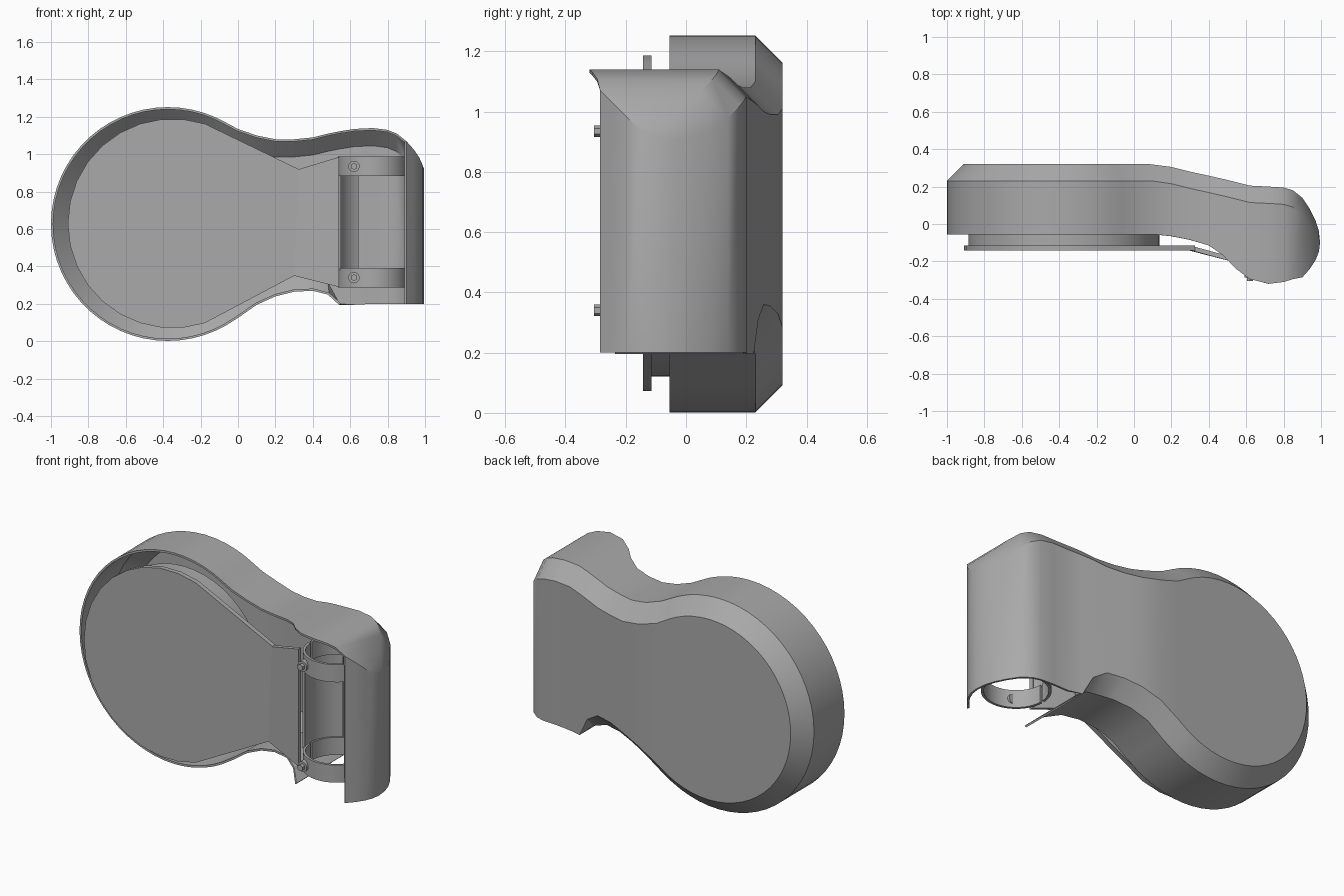
import bpy, bmesh, math
from mathutils import Matrix, Vector

cube = bpy.data.objects.get("Cube")
if cube:
    bpy.data.objects.remove(cube, do_unlink=True)

grey = bpy.data.materials.new("plain grey")
grey.use_nodes = True
grey.diffuse_color = (0.4, 0.4, 0.4, 1)
grey.node_tree.nodes["Principled BSDF"].inputs["Base Color"].default_value = (0.4, 0.4, 0.4, 1)


def finish(name, bm, thick=0, angle=30):
    bmesh.ops.remove_doubles(bm, verts=bm.verts, dist=0.0005)
    bmesh.ops.recalc_face_normals(bm, faces=bm.faces)
    mesh = bpy.data.meshes.new(name)
    bm.to_mesh(mesh)
    bm.free()
    obj = bpy.data.objects.new(name, mesh)
    bpy.context.collection.objects.link(obj)
    mesh.materials.append(grey)
    bpy.ops.object.select_all(action='DESELECT')
    obj.select_set(True)
    bpy.context.view_layer.objects.active = obj
    if thick:
        mod = obj.modifiers.new("wall", 'SOLIDIFY')
        mod.thickness, mod.offset = thick, -1
        bpy.ops.object.modifier_apply(modifier="wall")
    bpy.ops.object.shade_smooth_by_angle(angle=math.radians(angle))
    return obj


# Housing: round end, then stations (x, top z, bottom z, back y, front y)
CX, CZ, R, INSET = -0.375, 0.627, 0.625, 0.09
stations = [
    (0.00, 1.135, 0.125, 0.32, -0.055), (0.10, 1.10, 0.195, 0.32, -0.055),
    (0.20, 1.08, 0.24, 0.305, -0.065), (0.30, 1.08, 0.265, 0.28, -0.085),
    (0.40, 1.09, 0.27, 0.258, -0.115), (0.48, 1.11, 0.25, 0.24, -0.17),
    (0.54, 1.122, 0.195, 0.225, -0.235), (0.62, 1.135, 0.195, 0.205, -0.295),
    (0.72, 1.14, 0.2, 0.2, -0.32), (0.80, 1.13, 0.2, 0.195, -0.31),
    (0.85, 1.11, 0.2, 0.18, -0.295), (0.90, 1.07, 0.2, 0.14, -0.285),
    (0.94, 1.025, 0.2, 0.08, -0.24), (0.97, 0.98, 0.2, 0.02, -0.195),
    (0.988, 0.94, 0.2, -0.035, -0.15), (0.995, 0.92, 0.2, -0.1, -0.1)]

rows = []
for i in range(21):
    a = math.radians(180 - 6 * i)
    dx, dz = R * math.cos(a), R * math.sin(a)
    k = 1 - INSET / R
    section = []
    for s in (1, -1):
        side = [(CX + dx, -0.055, CZ + s * dz), (CX + dx, 0.23, CZ + s * dz),
                (CX + dx * k, 0.32, CZ + s * dz * k)]
        section += side if s == 1 else side[::-1]
    rows.append(section)
for x, zt, zb, yb, yf in stations:
    c = min(INSET, (yb - yf) * 0.3)
    cb = c if x < 0.45 else (0.06 if x < 0.5 else 0)
    xi = x - 0.03 * max(0, 1 - x / 0.2)
    rows.append([(x, yf, zt), (x, yb - c, zt), (xi, yb, zt - c),
                 (xi, yb, zb + cb), (x, yb - cb, zb), (x, yf, zb)])

bm = bmesh.new()
grid = [[bm.verts.new(p) for p in row] for row in rows]
for a, b in zip(grid, grid[1:]):
    open_bottom = a[0].co.x > 0.53
    for j in range(3 if open_bottom else 5):
        bm.faces.new((a[j], a[j + 1], b[j + 1], b[j]))
    # wrapped front of the end column
    if a[0].co.x > 0.89:
        bm.faces.new((a[5], a[0], b[0], b[5]))
bmesh.ops.remove_doubles(bm, verts=bm.verts, dist=0.0005)
bmesh.ops.dissolve_degenerate(bm, edges=bm.edges, dist=0.0001)
finish("housing", bm, 0.012)


def prism(name, outline, y_front, thick):
    """Plate outlined in x and z; y_front gives the front depth at x."""
    bm = bmesh.new()
    front = [bm.verts.new((x, y_front(x), z)) for x, z in outline]
    back = [bm.verts.new((x, y_front(x) + thick, z)) for x, z in outline]
    bm.faces.new(front)
    bm.faces.new(back[::-1])
    for i in range(len(front)):
        j = (i + 1) % len(front)
        bm.faces.new((front[i], back[i], back[j], front[j]))
    return finish(name, bm)


# Front cover with its flared bracket
arc = [(-0.35 + 0.56 * math.cos(math.radians(t)), 0.63 + 0.56 * math.sin(math.radians(t)))
       for t in range(72, 289, 12)]
prism("front_cover", arc + [(0.3, 0.35), (0.325, 0.92)], lambda x: -0.143, 0.028)
prism("cover_bracket", [(0.3, 0.35), (0.54, 0.29), (0.54, 0.985), (0.325, 0.92)],
      lambda x: -0.143 - 0.27 * max(0, x - 0.31), 0.025)

# Disc behind the cover
bm = bmesh.new()
bmesh.ops.create_cone(bm, cap_ends=True, segments=48, radius1=0.51, radius2=0.51, depth=0.15,
                      matrix=Matrix.Translation((-0.375, -0.04, 0.63)) @ Matrix.Rotation(math.pi / 2, 4, 'X'))
finish("inner_disc", bm)


def band(name, start, end, z0, z1, radius, thick, steps=24):
    """Upright strip bent round the post axis."""
    bm = bmesh.new()
    cols = []
    for i in range(steps + 1):
        a = math.radians(start + (end - start) * i / steps)
        x, y = 0.72 + radius * math.cos(a), -0.1 + radius * math.sin(a)
        cols.append([bm.verts.new((x, y, z)) for z in (z0, z1)])
    for a, b in zip(cols, cols[1:]):
        bm.faces.new((a[0], b[0], b[1], a[1]))
    return finish(name, bm, thick)


# Clamps, each with two halves, a lug and a bolt
for label, z in (("upper", 0.935), ("lower", 0.34)):
    band(label + "_clamp_front", 183, 357, z - 0.052, z + 0.052, 0.185, 0.015)
    band(label + "_clamp_back", 3, 177, z - 0.052, z + 0.052, 0.185, 0.015)
    for part, radius, sides, y0, y1 in (("bolt_washer", 0.03, 20, -0.285, -0.24),
                                        ("bolt_head", 0.019, 6, -0.305, -0.28)):
        bm = bmesh.new()
        bmesh.ops.create_cone(bm, cap_ends=True, segments=sides, radius1=radius, radius2=radius,
                              depth=y1 - y0, matrix=Matrix.Translation((0.62, (y0 + y1) / 2, z))
                              @ Matrix.Rotation(math.pi / 2, 4, 'X'))
        finish(label + "_" + part, bm)

# Cradle joining the clamps
band("cradle", 115, 200, 0.38, 0.89, 0.18, 0.012)
